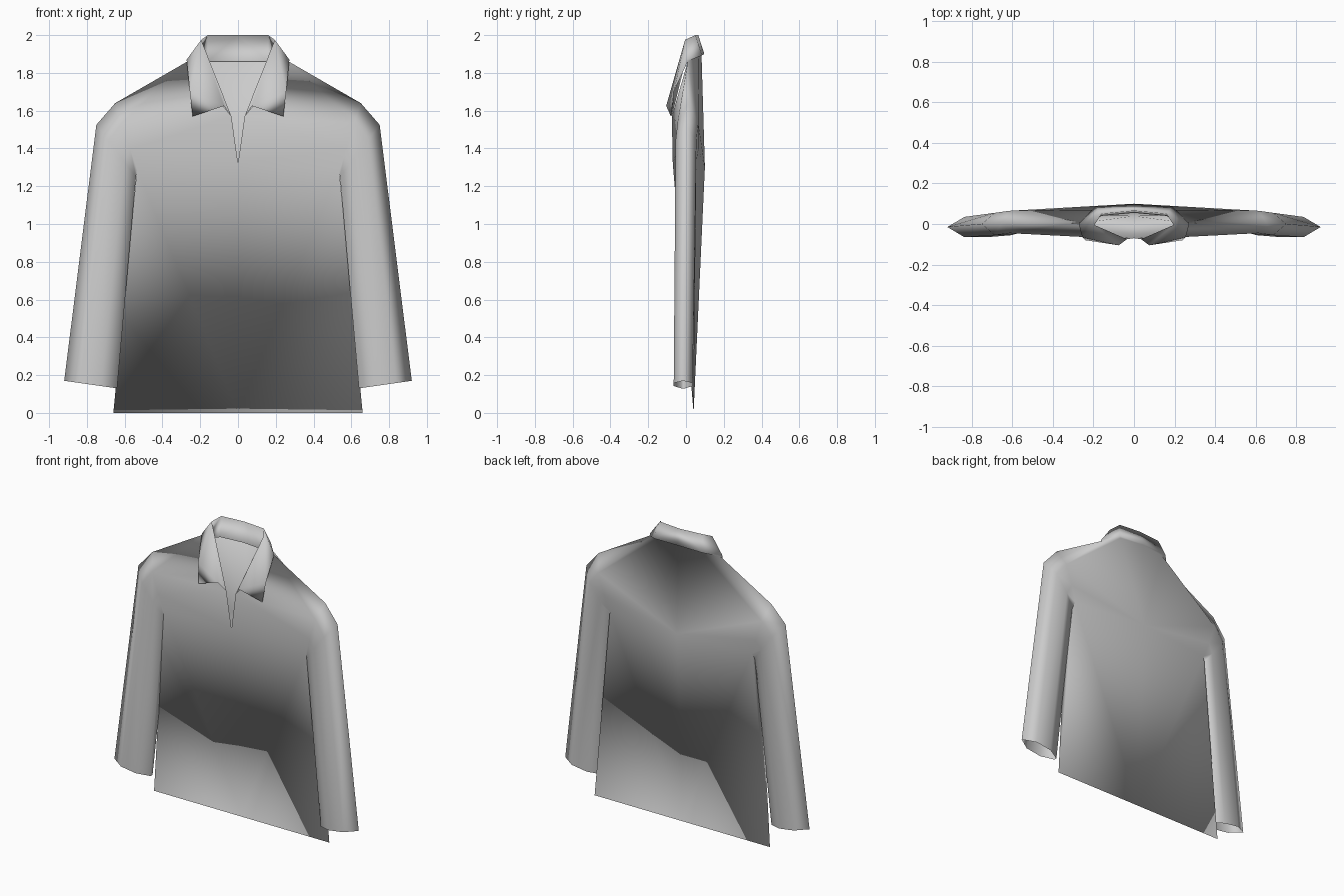
import bpy
import bmesh
from mathutils import Vector

old = bpy.data.objects.get("Cube")
if old:
    bpy.data.objects.remove(old)

cloth = bpy.data.materials.new("light_grey_cloth")
cloth.use_nodes = True
grey = (0.6, 0.6, 0.6, 1)
cloth.diffuse_color = grey
cloth.node_tree.nodes["Principled BSDF"].inputs["Base Color"].default_value = grey

bm = bmesh.new()


def point(x, y, z):
    return bm.verts.new((x, y, z))


def face(*corners):
    bm.faces.new(corners)


def ring(outer, inner, front, back, blunt):
    """Sleeve section: pointed outside, inner edge as wide as blunt says."""
    outer, inner = Vector(outer), Vector(inner)
    verts = [bm.verts.new(outer)]
    sides = [(.3, front, 1), (.7, front, 1), (1, front, blunt),
             (1, back, blunt), (.7, back, 1), (.3, back, 1)]
    for t, y, width in sides:
        p = outer.lerp(inner, t)
        p.y += (y - p.y) * width
        verts.append(bm.verts.new(p))
    return verts


# Sleeve: armhole, upper arm and open cuff
armhole = ring((.65, .01, 1.64), (.535, .01, 1.29), -.045, .065, .8)
upper = ring((.75, 0, 1.525), (.54, 0, 1.25), -.055, .055, .6)
cuff = ring((.92, -.015, .17), (.64, -.015, .13), -.065, .035, .2)
for a, b in ((armhole, upper), (upper, cuff)):
    for i in range(len(a)):
        j = (i + 1) % len(a)
        face(a[i], a[j], b[j], b[i])
shoulder, front_up, front_low, pit_front, pit_back, back_low, back_up = armhole

# Torso: front and back panels meet at the hem, with a narrow side gusset
hem_mid = point(0, .04, 0)
hem_side = point(.66, .04, 0)
slit = point(0, -.07, 1.32)
lapel = point(.035, -.075, 1.57)
back_mid = point(0, .1, 1.3)
neck_back = point(0, .082, 1.9)
neck_corner = point(.17, .07, 1.89)
neck_side = point(.265, .01, 1.862)

face(hem_mid, hem_side, pit_front, slit)
face(slit, pit_front, front_low, lapel)
face(lapel, front_low, front_up)
face(lapel, front_up, neck_side)
face(front_up, shoulder, neck_side)
face(hem_side, pit_back, pit_front)
face(hem_mid, back_mid, pit_back, hem_side)
face(back_mid, back_low, pit_back)
face(back_mid, back_up, back_low)
face(back_mid, neck_back, neck_corner, back_up)
face(neck_corner, neck_side, back_up)
face(neck_side, shoulder, back_up)

# Collar: underside, turned-down outer layer and inner stand
fold_back = point(0, .065, 2)
fold_corner = point(.16, .05, 2)
fold_side = point(.195, -.005, 1.975)
edge_back = point(0, .097, 1.9)
edge_corner = point(.19, .085, 1.893)
edge_side = point(.272, 0, 1.87)
stand_back = point(0, .055, 1.86)
stand_corner = point(.16, .04, 1.86)
stand_side = point(.23, -.005, 1.85)

face(neck_back, edge_back, edge_corner, neck_corner)
face(neck_corner, edge_corner, edge_side, neck_side)
face(fold_back, fold_corner, edge_corner, edge_back)
face(fold_corner, fold_side, edge_side, edge_corner)
face(fold_back, stand_back, stand_corner, fold_corner)
face(fold_corner, stand_corner, stand_side, fold_side)
face(fold_side, stand_side, lapel)

# Collar wing: pointed front flap with a small tucked-under tip
wing_side = point(.255, -.065, 1.7)
wing_tip = point(.24, -.08, 1.57)
wing_inner = point(.075, -.105, 1.625)
wing_under = point(.19, -.065, 1.65)
face(fold_side, wing_side, edge_side)
face(neck_side, edge_side, wing_side)
face(fold_side, lapel, wing_inner)
face(fold_side, wing_inner, wing_side)
face(wing_inner, wing_tip, wing_side)
face(wing_tip, wing_inner, wing_under)
face(wing_tip, wing_under, wing_side)

bmesh.ops.recalc_face_normals(bm, faces=bm.faces)
mesh = bpy.data.meshes.new("shirt")
bm.to_mesh(mesh)
bm.free()
mesh.materials.append(cloth)
for poly in mesh.polygons:
    poly.use_smooth = True
shirt = bpy.data.objects.new("shirt", mesh)
bpy.context.collection.objects.link(shirt)

# Mirror the half garment, welded along the middle
mirror = shirt.modifiers.new("mirror", 'MIRROR')
mirror.use_clip = True
mirror.merge_threshold = 0.001
